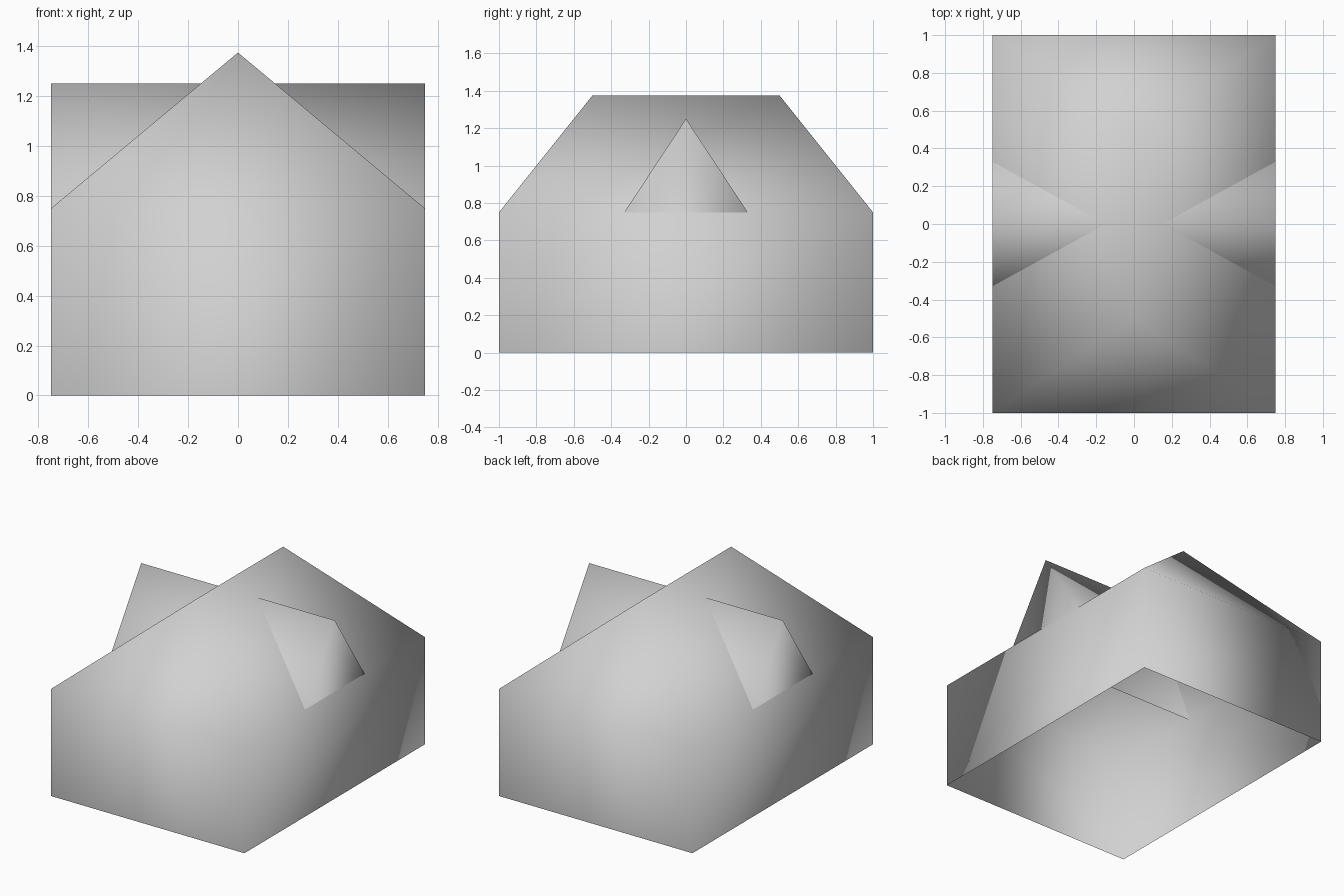
import bpy
import bmesh

cube = bpy.data.objects.get("Cube")
if cube:
    bpy.data.objects.remove(cube, do_unlink=True)

HALF_X, HALF_Y = 0.75, 1.0
EAVE, RIDGE, RIDGE_HALF = 0.75, 1.375, 0.5
GABLE_TOP, GABLE_HALF = 1.25, 0.33

grey = bpy.data.materials.new("plain_grey")
grey.use_nodes = True
colour = (0.64, 0.64, 0.64, 1)
grey.diffuse_color = colour
grey.node_tree.nodes["Principled BSDF"].inputs["Base Color"].default_value = colour


def finish(bm, name):
    """Turn a bmesh into a smooth grey object."""
    for face in bm.faces:
        face.smooth = True
    mesh = bpy.data.meshes.new(name)
    bm.to_mesh(mesh)
    bm.free()
    mesh.materials.append(grey)
    obj = bpy.data.objects.new(name, mesh)
    bpy.context.collection.objects.link(obj)
    return obj


def ring(bm, z):
    corners = ((-1, -1), (1, -1), (1, 1), (-1, 1))
    return [bm.verts.new((sx * HALF_X, sy * HALF_Y, z)) for sx, sy in corners]


# House shell: four walls under a hipped roof, open underneath
bm = bmesh.new()
base, eave = ring(bm, 0), ring(bm, EAVE)
for i in range(4):
    j = (i + 1) % 4
    bm.faces.new((base[i], base[j], eave[j], eave[i]))
front, back = [bm.verts.new((0, s * RIDGE_HALF, RIDGE)) for s in (-1, 1)]
bm.faces.new((eave[0], eave[1], front))
bm.faces.new((eave[1], eave[2], back, front))
bm.faces.new((eave[2], eave[3], back))
bm.faces.new((eave[3], eave[0], front, back))
finish(bm, "house_walls_and_hip_roof")

# Cross gable: triangular prism through the roof, open underneath
bm = bmesh.new()
profile = ((-GABLE_HALF, EAVE), (GABLE_HALF, EAVE), (0, GABLE_TOP))
right, left = [[bm.verts.new((s * HALF_X, y, z)) for y, z in profile]
               for s in (-1, 1)]
bm.faces.new(left)
bm.faces.new(right[::-1])
for i, j in ((1, 2), (2, 0)):
    bm.faces.new((left[j], left[i], right[i], right[j]))
bmesh.ops.recalc_face_normals(bm, faces=bm.faces[:])
finish(bm, "cross_gable_roof")
